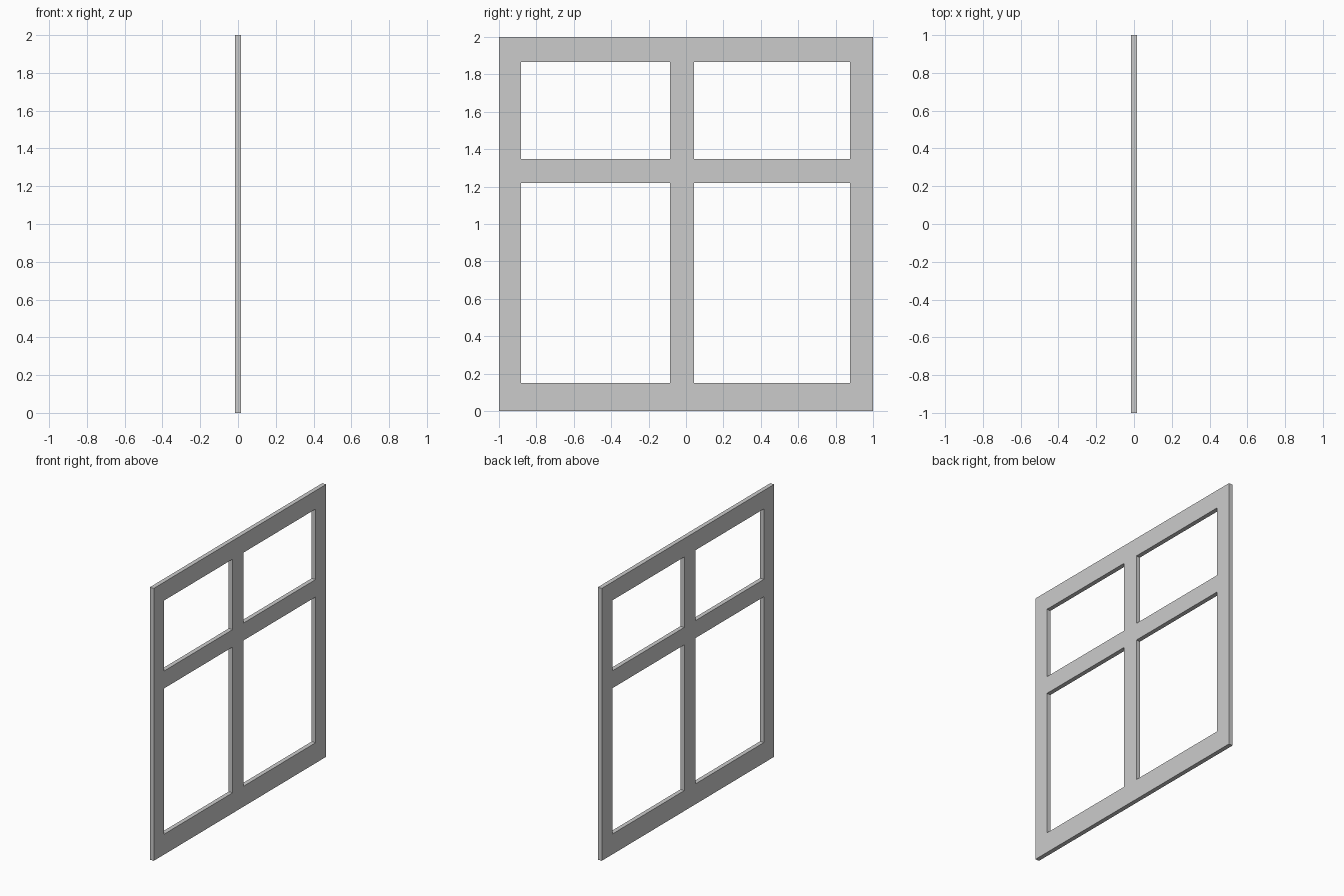
import bpy, bmesh

if "Cube" in bpy.data.objects:
    bpy.data.objects.remove(bpy.data.objects["Cube"])

T = 0.016  # half thickness
YS = [-1.0, -0.882, -0.085, 0.043, 0.878, 1.0]   # stile and mullion edges
ZS = [0.0, 0.15, 1.22, 1.348, 1.865, 2.0]        # rail edges

# Flat lattice: every cell except the four panes
bm = bmesh.new()
grid = [[bm.verts.new((-T, y, z)) for z in ZS] for y in YS]
for i in range(5):
    for j in range(5):
        if i % 2 and j % 2:
            continue
        bm.faces.new((grid[i][j], grid[i + 1][j], grid[i + 1][j + 1], grid[i][j + 1]))

# Extrude the lattice to the frame thickness
res = bmesh.ops.extrude_face_region(bm, geom=bm.faces[:], use_keep_orig=True)
moved = [g for g in res["geom"] if isinstance(g, bmesh.types.BMVert)]
bmesh.ops.translate(bm, verts=moved, vec=(2 * T, 0, 0))
bmesh.ops.recalc_face_normals(bm, faces=bm.faces[:])

mesh = bpy.data.meshes.new("window_frame")
bm.to_mesh(mesh)
bm.free()
frame = bpy.data.objects.new("window_frame", mesh)
bpy.context.collection.objects.link(frame)
